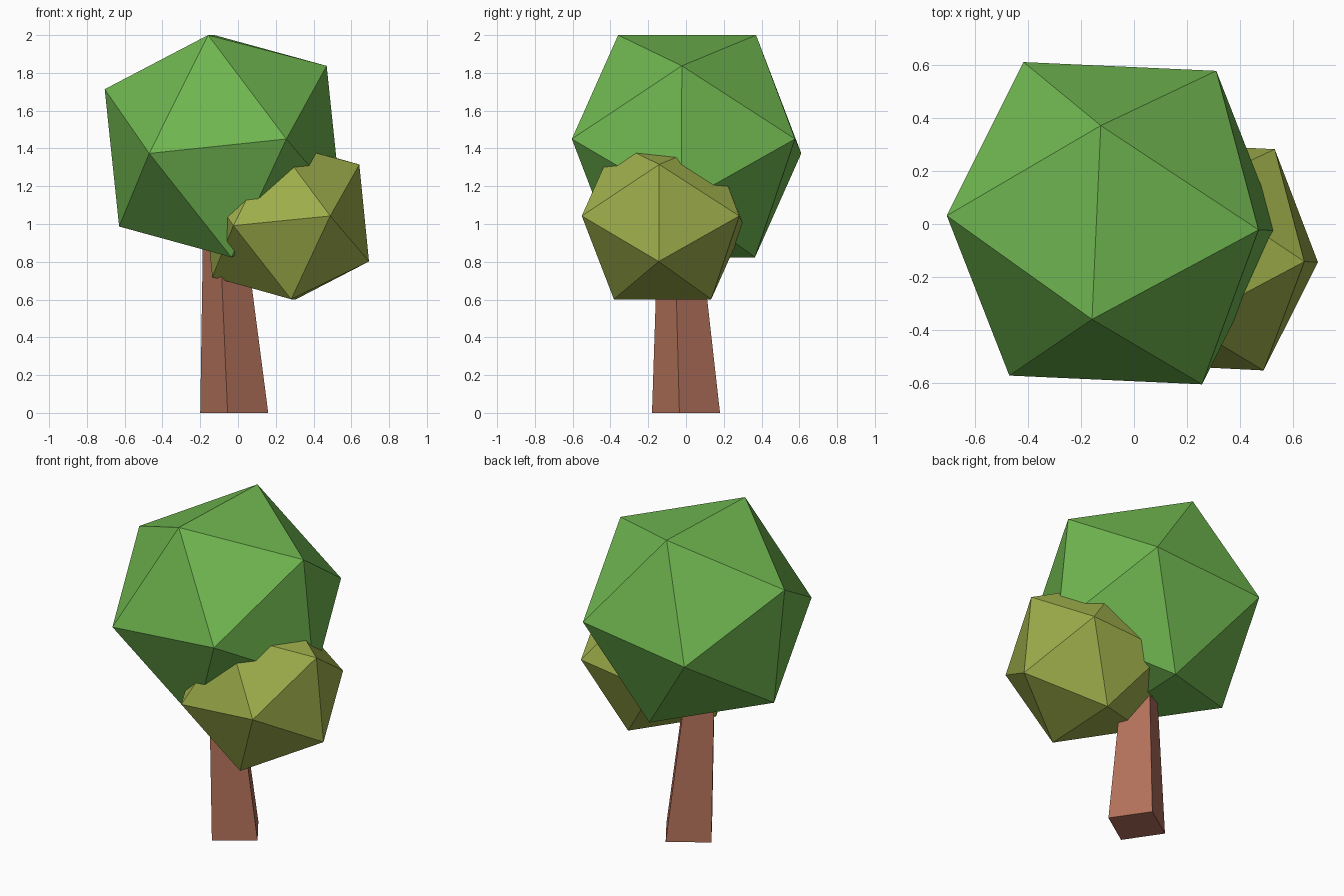
import bpy, bmesh
from math import radians, sqrt
from mathutils import Vector, Euler

if "Cube" in bpy.data.objects:
    bpy.data.objects.remove(bpy.data.objects["Cube"])

PHI = (1 + sqrt(5)) / 2


def hull_object(name, points, color):
    """Flat-faced convex solid around the given points."""
    bm = bmesh.new()
    for p in points:
        bm.verts.new(p)
    bmesh.ops.convex_hull(bm, input=bm.verts[:])
    bmesh.ops.dissolve_limit(bm, angle_limit=radians(0.5),
                             verts=bm.verts[:], edges=bm.edges[:])
    bmesh.ops.recalc_face_normals(bm, faces=bm.faces[:])
    mesh = bpy.data.meshes.new(name)
    bm.to_mesh(mesh)
    bm.free()
    mat = bpy.data.materials.new(name + "_color")
    mat.diffuse_color = (*color, 1)
    mat.use_nodes = True
    mat.node_tree.nodes["Principled BSDF"].inputs["Base Color"].default_value = mat.diffuse_color
    mesh.materials.append(mat)
    obj = bpy.data.objects.new(name, mesh)
    bpy.context.collection.objects.link(obj)
    return obj


def icosahedron(center, half_edge, tilt, yaw):
    """Corners of three golden rectangles, tilted about y then turned about z."""
    rot = Euler((0, radians(tilt), radians(yaw))).to_matrix()
    pts = []
    for a in (-1, 1):
        for b in (-PHI, PHI):
            pts += [(0, a, b), (a, b, 0), (b, 0, a)]
    return [Vector(center) + rot @ (Vector(p) * half_edge) for p in pts]


def square(center, ox, oy):
    """Turned square whose first corner is offset by (ox, oy)."""
    x, y, z = center
    return [(x + ox, y + oy, z), (x - oy, y + ox, z),
            (x - ox, y - oy, z), (x + oy, y - ox, z)]


# Foliage: large green crown and small olive side clump
hull_object("main_foliage",
            icosahedron((-0.08, 0.003, 1.412), 0.3655, -6.0, -2.6),
            (0.16, 0.47, 0.08))
hull_object("side_foliage",
            icosahedron((0.253, -0.122, 1.017), 0.258, -5.7, -2.9),
            (0.34, 0.42, 0.07))

# Trunk: tapered, leaning four-sided post running up into the crown
hull_object("trunk",
            square((-0.02, 0, 0), -0.035, -0.18)
            + square((-0.083, -0.044, 1.1), -0.0195, -0.1),
            (0.45, 0.165, 0.104))
